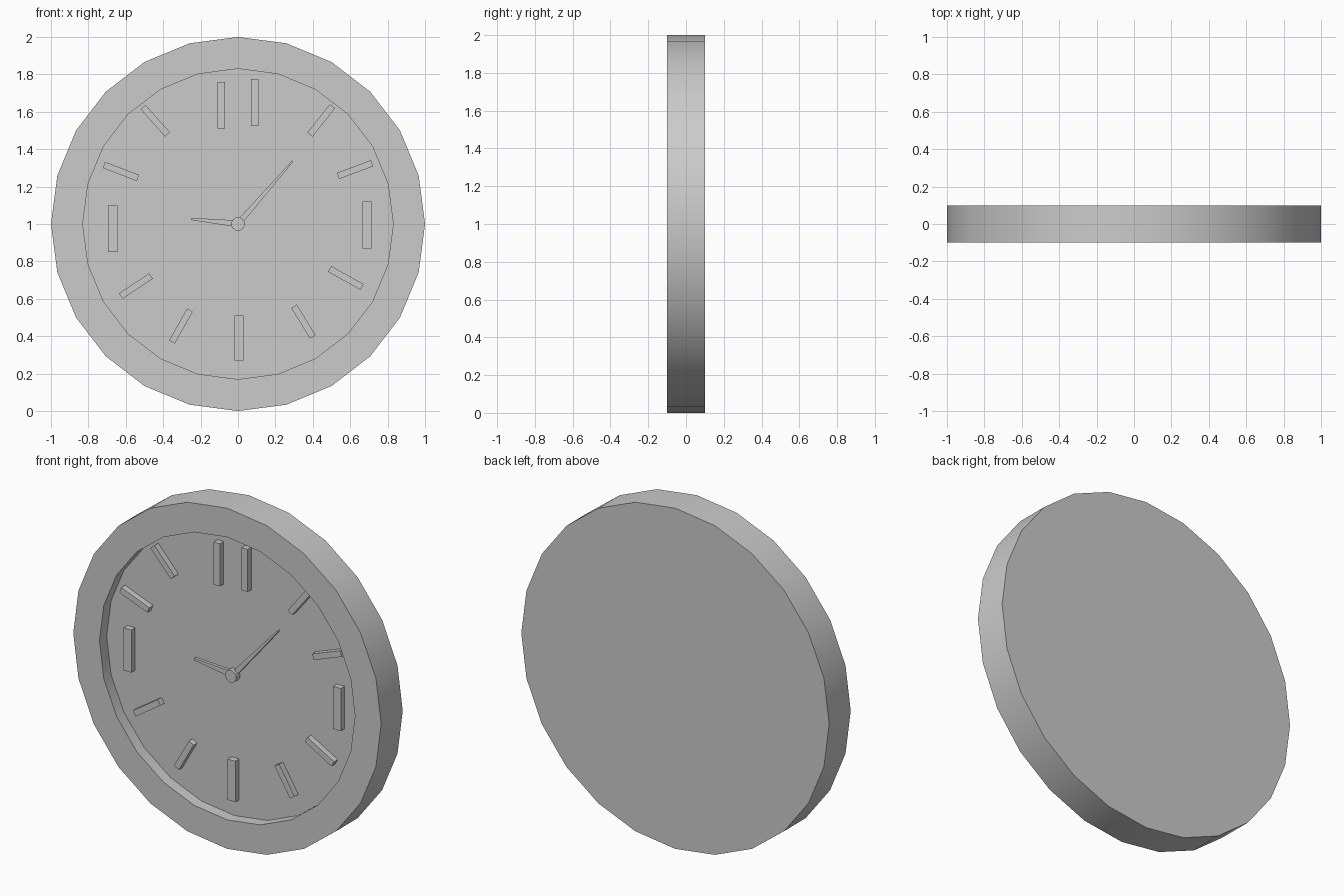
import bpy, bmesh, math
from mathutils import Vector

if "Cube" in bpy.data.objects:
    bpy.data.objects.remove(bpy.data.objects["Cube"])

FLOOR, TOP = -0.033, -0.068   # y of the recessed dial and of the raised marks
CZ = 1.0                      # height of the clock centre


def finish(bm, name):
    bmesh.ops.recalc_face_normals(bm, faces=bm.faces)
    me = bpy.data.meshes.new(name)
    bm.to_mesh(me)
    bm.free()
    ob = bpy.data.objects.new(name, me)
    bpy.context.collection.objects.link(ob)
    return ob


def lathe(name, profile, sides):
    """Turn (radius, y) points around the clock axis and cap both ends."""
    bm = bmesh.new()
    rings = []
    for r, y in profile:
        rings.append([bm.verts.new((r * math.sin(2 * math.pi * i / sides), y,
                                    CZ + r * math.cos(2 * math.pi * i / sides)))
                      for i in range(sides)])
    for a, b in zip(rings, rings[1:]):
        for i in range(sides):
            j = (i + 1) % sides
            bm.faces.new((a[i], a[j], b[j], b[i]))
    bm.faces.new(rings[0])
    bm.faces.new(rings[-1])
    ob = finish(bm, name)
    bpy.context.view_layer.objects.active = ob
    ob.select_set(True)
    bpy.ops.object.shade_smooth_by_angle(angle=math.radians(30))
    ob.select_set(False)
    return ob


def bar(name, p, q, w0, w1, front, back=FLOOR + 0.002):
    """Straight or tapered bar on the dial from p to q (x, z)."""
    p, q = Vector(p), Vector(q)
    d = (q - p).normalized()
    n = Vector((-d.y, d.x))
    outline = [p + n * w0 / 2, q + n * w1 / 2, q - n * w1 / 2, p - n * w0 / 2]
    bm = bmesh.new()
    f = [bm.verts.new((c.x, front, c.y)) for c in outline]
    b = [bm.verts.new((c.x, back, c.y)) for c in outline]
    bm.faces.new(f)
    bm.faces.new(b[::-1])
    for i in range(4):
        j = (i + 1) % 4
        bm.faces.new((f[i], b[i], b[j], f[j]))
    return finish(bm, name)


# Case with raised rim and recessed dial
lathe("clock_case", [(1.0, 0.1), (1.0, -0.1), (0.83, -0.1), (0.83, FLOOR)], 24)

# Hour bars between the quarters
hours = {
    1: ((0.385, 1.478), (0.505, 1.63)), 2: ((0.535, 1.257), (0.717, 1.325)),
    4: ((0.49, 0.76), (0.663, 0.663)), 5: ((0.30, 0.56), (0.40, 0.396)),
    7: ((-0.257, 0.54), (-0.353, 0.369)), 8: ((-0.465, 0.722), (-0.626, 0.615)),
    10: ((-0.535, 1.246), (-0.717, 1.316)), 11: ((-0.377, 1.479), (-0.508, 1.625)),
}
for h, (p, q) in hours.items():
    bar(f"hour_bar_{h}", p, q, 0.035, 0.035, TOP)

# Quarter marks: plain upright bars, doubled at the top
quarters = {
    "top_left": (-0.09, 1.51, 1.76, 0.04), "top_right": (0.09, 1.525, 1.775, 0.04),
    "right": (0.69, 0.87, 1.12, 0.05), "left": (-0.67, 0.85, 1.10, 0.05),
    "bottom": (0.005, 0.27, 0.51, 0.05),
}
for side, (x, z0, z1, w) in quarters.items():
    bar(f"quarter_mark_{side}", (x, z0), (x, z1), w, w, TOP)

# Hands and hub
bar("minute_hand", (0.015, 1.018), (0.293, 1.337), 0.03, 0.008, -0.05)
bar("hour_hand", (-0.02, 1.003), (-0.25, 1.027), 0.034, 0.012, -0.05)
lathe("hub", [(0.036, FLOOR + 0.002), (0.036, TOP)], 16)
